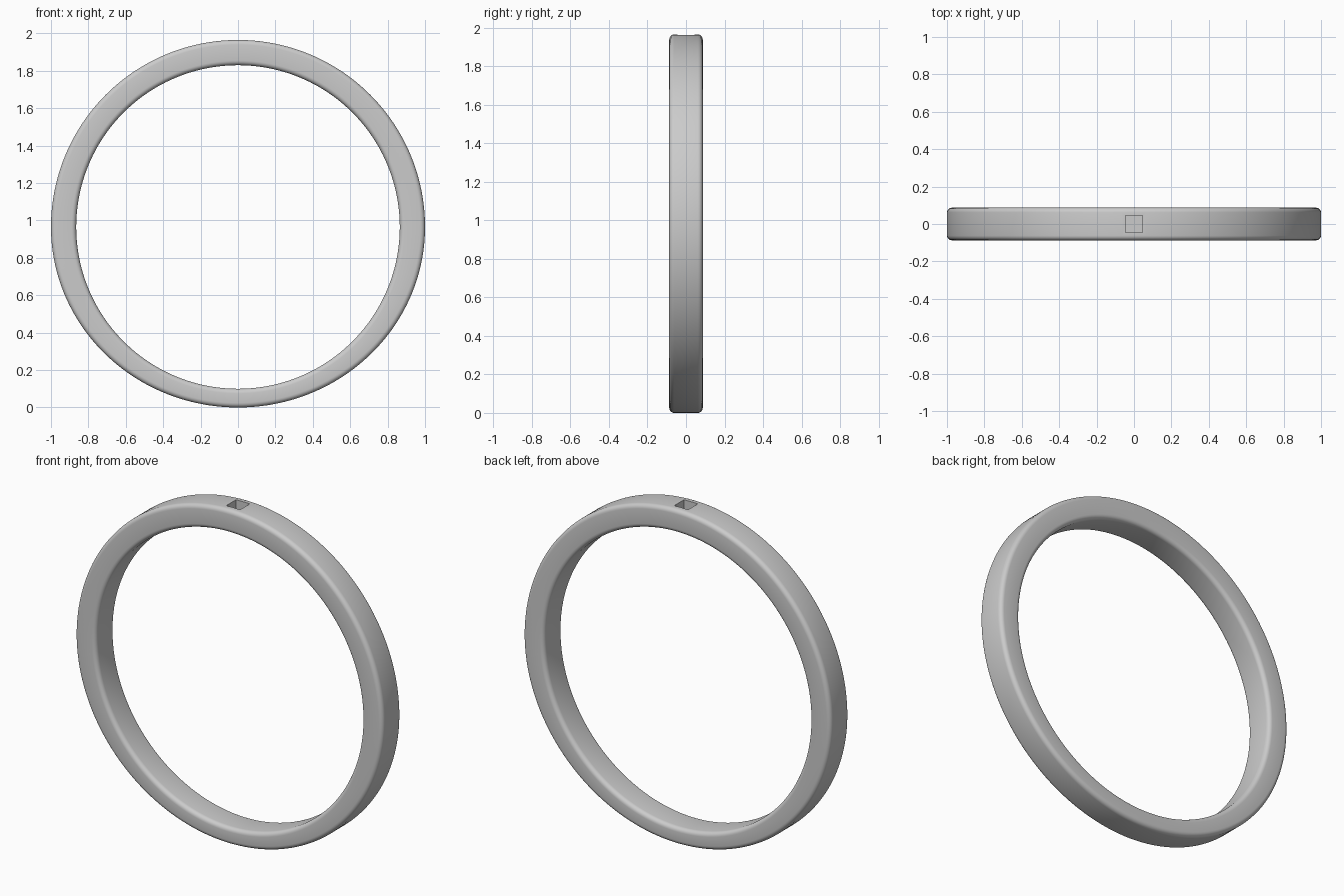
import bpy, bmesh
from math import sin, cos, pi

if "Cube" in bpy.data.objects:
    bpy.data.objects.remove(bpy.data.objects["Cube"])

R_IN, Z_C, HALF_W, FILLET = 0.865, 0.965, 0.087, 0.025
SEG, STEPS = 192, 5


def section(thick):
    """Rounded rectangle: (radius, y) points for a given radial thickness."""
    pts = []
    corners = ((1, 1, 0), (0, 1, pi / 2), (0, -1, pi), (1, -1, 3 * pi / 2))
    for outer, sy, start in corners:
        cr = R_IN + (thick - FILLET if outer else FILLET)
        cy = sy * (HALF_W - FILLET)
        for i in range(STEPS + 1):
            a = start + i * pi / 2 / STEPS
            pts.append((cr + FILLET * cos(a), cy + FILLET * sin(a)))
    return pts


# ring band, slightly thinner towards the bottom
bm = bmesh.new()
loops = []
for k in range(SEG):
    a = 2 * pi * k / SEG
    outer = 1.0
    if sin(a) < 0:
        outer = 1 / (cos(a) ** 2 + (sin(a) / Z_C) ** 2) ** 0.5
    loops.append([bm.verts.new((r * cos(a), y, Z_C + r * sin(a)))
                  for r, y in section(outer - R_IN)])
n = len(loops[0])
for k in range(SEG):
    p, q = loops[k], loops[(k + 1) % SEG]
    for i in range(n):
        j = (i + 1) % n
        bm.faces.new((p[i], p[j], q[j], q[i]))
bmesh.ops.recalc_face_normals(bm, faces=bm.faces)
mesh = bpy.data.meshes.new("ring_band")
bm.to_mesh(mesh)
bm.free()
ring = bpy.data.objects.new("ring_band", mesh)
bpy.context.collection.objects.link(ring)

# square stone pocket in the top
bpy.ops.mesh.primitive_cube_add(size=1, location=(0, 0, 1.965))
cutter = bpy.context.object
cutter.name = "pocket_cutter"
cutter.scale = (0.09, 0.09, 0.18)
cutter.hide_render = True
cut = ring.modifiers.new("pocket", 'BOOLEAN')
cut.operation = 'DIFFERENCE'
cut.solver = 'EXACT'
cut.object = cutter

bpy.ops.object.select_all(action='DESELECT')
ring.select_set(True)
bpy.context.view_layer.objects.active = ring
bpy.ops.object.modifier_apply(modifier=cut.name)
bpy.data.objects.remove(cutter)
bpy.ops.object.shade_smooth_by_angle(angle=0.6)
